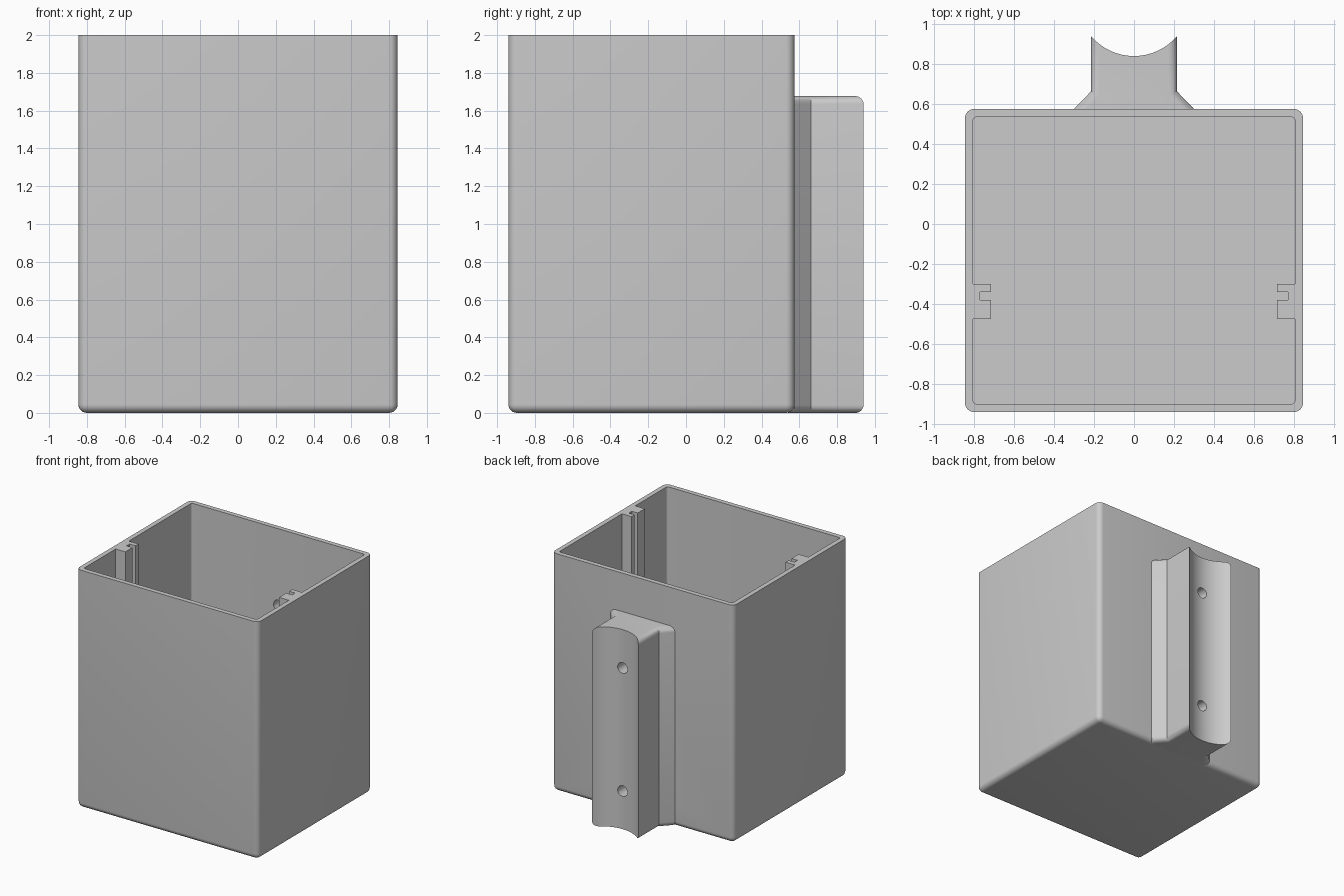
import bpy, bmesh, math
from mathutils import Matrix

cube = bpy.data.objects.get("Cube")
if cube:
    bpy.data.objects.remove(cube, do_unlink=True)

grey = bpy.data.materials.new("plain grey")
grey.use_nodes = True
grey.diffuse_color = (0.6, 0.6, 0.6, 1)
grey.node_tree.nodes["Principled BSDF"].inputs["Base Color"].default_value = (0.6, 0.6, 0.6, 1)


def prism(name, outline, z0, z1, radius=0, rounded=None):
    """Extrude an outline upward, then round the edges picked by the rule."""
    bm = bmesh.new()
    low = [bm.verts.new((x, y, z0)) for x, y in outline]
    high = [bm.verts.new((x, y, z1)) for x, y in outline]
    bm.faces.new(low)
    bm.faces.new(high)
    for i in range(len(low)):
        j = (i + 1) % len(low)
        bm.faces.new((low[i], low[j], high[j], high[i]))
    bmesh.ops.recalc_face_normals(bm, faces=bm.faces)
    if rounded:
        edges = [e for e in bm.edges if rounded(e.verts[0].co, e.verts[1].co)]
        bmesh.ops.bevel(bm, geom=edges, offset=radius, offset_type='OFFSET',
                        segments=6, profile=0.5, affect='EDGES')
    return finish(name, bm)


def cylinder(name, radius, length, matrix, sides):
    bm = bmesh.new()
    bmesh.ops.create_cone(bm, cap_ends=True, segments=sides, radius1=radius,
                          radius2=radius, depth=length, matrix=matrix)
    return finish(name, bm)


def finish(name, bm):
    mesh = bpy.data.meshes.new(name)
    bm.to_mesh(mesh)
    bm.free()
    mesh.materials.append(grey)
    obj = bpy.data.objects.new(name, mesh)
    bpy.context.collection.objects.link(obj)
    return obj


def activate(obj):
    bpy.ops.object.select_all(action='DESELECT')
    obj.select_set(True)
    bpy.context.view_layer.objects.active = obj


def cut(obj, cutter):
    activate(obj)
    mod = obj.modifiers.new("cut", 'BOOLEAN')
    mod.operation, mod.solver, mod.object = 'DIFFERENCE', 'EXACT', cutter
    bpy.ops.object.modifier_apply(modifier=mod.name)


def upright(a, b):
    return abs(a.z - b.z) > 0.5


def mirrored(half):
    return half + [(-x, y) for x, y in reversed(half)]


# Outer box, rounded on the uprights and the bottom rim
W, FRONT, BACK, H = 0.845, -0.94, 0.575, 2.0
box = prism("enclosure", mirrored([(W, FRONT), (W, BACK)]), 0, H, 0.045,
            lambda a, b: upright(a, b) or max(a.z, b.z) < 0.01)

# Cavity whose outline leaves a slotted guide rail on each side wall
inner = W - 0.04
half = [(inner, -0.9), (inner, -0.475), (0.715, -0.475), (0.715, -0.38),
        (0.77, -0.38), (0.77, -0.34), (0.715, -0.34), (0.715, -0.3),
        (inner, -0.3), (inner, 0.535)]
cavity = prism("cavity_cutter", mirrored(half), 0.04, H + 0.2, 0.018,
               lambda a, b: upright(a, b) and (a.y < -0.8 or a.y > 0.5))

# Rear mount with flared root, rounded along the side edges of both ends
root, tip = 0.54, 1.0
mount = prism("rear_mount",
              mirrored([(0.3, root), (0.3, BACK), (0.215, 0.663), (0.215, tip)]),
              0, 1.677, 0.042,
              lambda a, b: abs(a.z - b.z) < 0.01 and abs(a.y - b.y) > 0.01)

# Concave saddle along the mount
saddle = cylinder("saddle_cutter", 0.281, 3, Matrix.Translation((0, 1.121, 0.8)), 128)

# Screw holes through mount and wall
holes = [cylinder("hole_cutter", 0.045, 0.8,
                  Matrix.Translation((0, 0.75, z)) @ Matrix.Rotation(math.pi / 2, 4, 'X'), 32)
         for z in (0.32, 1.355)]

cut(box, cavity)
cut(mount, saddle)
for hole in holes:
    cut(box, hole)
    cut(mount, hole)

for helper in [cavity, saddle] + holes:
    bpy.data.objects.remove(helper, do_unlink=True)

for part in (box, mount):
    activate(part)
    bpy.ops.object.shade_smooth_by_angle(angle=math.radians(30))
